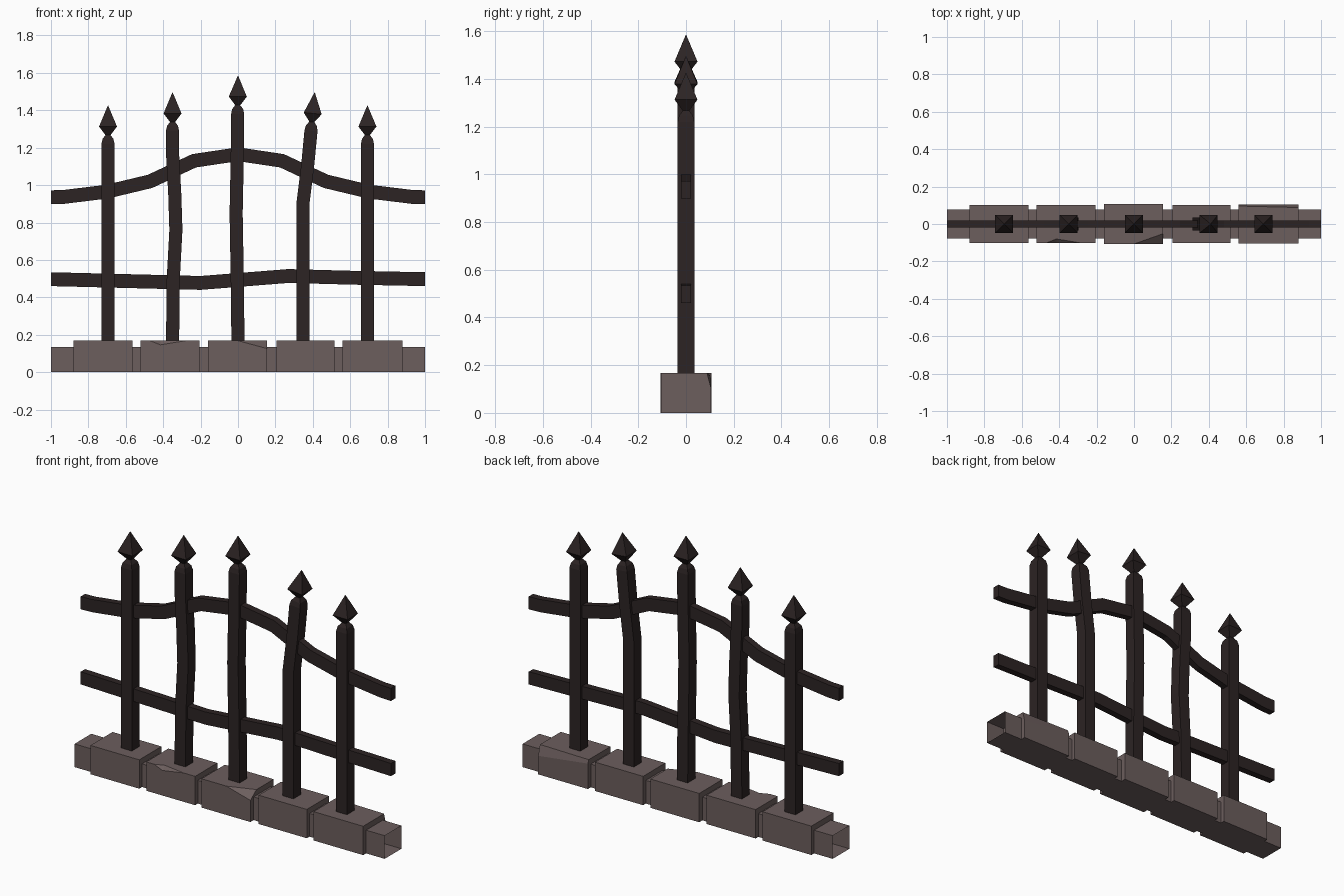
import bpy, bmesh
from mathutils import Vector

if "Cube" in bpy.data.objects:
    bpy.data.objects.remove(bpy.data.objects["Cube"])


def material(name, rgb):
    m = bpy.data.materials.new(name)
    m.diffuse_color = (*rgb, 1)
    m.use_nodes = True
    m.node_tree.nodes["Principled BSDF"].inputs["Base Color"].default_value = m.diffuse_color
    return m


iron = material("dark iron", (0.025, 0.017, 0.017))
stone = material("grey brown stone", (0.150, 0.112, 0.110))


def loft(name, rings, mat, caps=True):
    """Skin a list of equal-sized point rings into one flat-shaded object."""
    bm = bmesh.new()
    loops = [[bm.verts.new(p) for p in ring] for ring in rings]
    n = len(loops[0])
    for a, b in zip(loops, loops[1:]):
        for i in range(n):
            j = (i + 1) % n
            bm.faces.new((a[i], a[j], b[j], b[i]))
    if caps:
        bm.faces.new(loops[0])
        bm.faces.new(loops[-1])
    bmesh.ops.remove_doubles(bm, verts=bm.verts, dist=0.0005)
    bmesh.ops.recalc_face_normals(bm, faces=bm.faces)
    me = bpy.data.meshes.new(name)
    bm.to_mesh(me)
    bm.free()
    me.materials.append(mat)
    ob = bpy.data.objects.new(name, me)
    bpy.context.collection.objects.link(ob)
    return ob


def ring_at(x, z, side, half, depth):
    """Rectangle centred on (x, 0, z), spanned by the side vector and y."""
    c, s, d = Vector((x, 0, z)), side * half, Vector((0, depth, 0))
    return [c - s - d, c + s - d, c + s + d, c - s + d]


# Rails: rectangular bar following a bent centreline in the xz plane
def rail(name, path, half=0.037, depth=0.02):
    rings = []
    for i, (x, z) in enumerate(path):
        if i in (0, len(path) - 1):
            side = Vector((0, 0, 1))
        else:
            (x0, z0), (x1, z1) = path[i - 1], path[i + 1]
            side = Vector((z0 - z1, 0, x1 - x0)).normalized()
        rings.append(ring_at(x, z, side, half, depth))
    loft(name, rings, iron)


rail("upper_rail", [(-1, .935), (-.93, .937), (-.70, .965), (-.47, 1.02), (-.235, 1.13), (0, 1.165),
                    (.235, 1.13), (.47, 1.02), (.70, .965), (.93, .937), (1, .935)])
rail("lower_rail", [(-1, .497), (-.60, .487), (-.20, .477), (.03, .495), (.27, .514), (.60, .505), (1, .497)])


# Posts: square bars with a rounded cap, each carrying a spear finial
def post(path, tip):
    (xa, za) = path[-1]
    up = Vector((tip[0] - xa, 0, tip[1] - za)).normalized()
    side = Vector((up.z, 0, -up.x))
    end = Vector((tip[0], 0, tip[1]))
    rings = [ring_at(x, z, Vector((1, 0, 0)), .035, .035) for x, z in path]
    for below, h in ((.205, .035), (.178, .029), (.158, .014)):
        c = end - up * below
        rings.append(ring_at(c.x, c.z, side, h, h))
    loft("post", rings, iron)
    spear = []
    for below, h in ((.165, .008), (.112, .048), (0, 0)):
        c = end - up * below
        spear.append(ring_at(c.x, c.z, side, h, h))
    # closed point: the last ring collapses to the tip
    ob = loft("spear_finial", spear[:2] + [ring_at(end.x, end.z, side, .001, .001)], iron)
    return ob


post([(-.695, .15)], (-.695, 1.425))
post([(-.35, .15), (-.346, .50), (-.332, .76), (-.338, .95), (-.35, 1.17)], (-.35, 1.495))
post([(0, .15), (-.004, .50), (-.010, .85), (-.004, 1.15)], (0, 1.585))
post([(.347, .15), (.347, .90), (.372, 1.10)], (.41, 1.495))
post([(.692, .15)], (.692, 1.425))

# Plinth: low beam running the full width, open at both ends so it can tile
loft("plinth_beam", [[(x, -.077, 0), (x, .077, 0), (x, .077, .135), (x, -.077, .135)] for x in (-1, 1)],
     stone, caps=False)


# Stone blocks: sections along x as (x, chip depth, chip height) on one top edge
def block(sections, y=.102, top=.168, chip_side=-1):
    s = chip_side
    rings = [[(x, -s * y, 0), (x, s * y, 0), (x, s * y, top - cz), (x, s * (y - cy), top), (x, -s * y, top)]
             for x, cy, cz in sections]
    # end caps are built from the first and last ring
    loft("stone_block", rings, stone)


block([(-.88, 0, 0), (-.565, 0, 0)])
block([(-.52, 0, 0), (-.47, 0, 0), (-.415, .022, .022), (-.28, 0, 0), (-.205, 0, 0)])
block([(-.16, 0, 0), (0, 0, 0), (.155, .055, .042)], y=.107)
block([(.205, 0, 0), (.515, 0, 0)])
block([(.56, .008, .02), (.88, .016, .06)], y=.104, chip_side=1)
